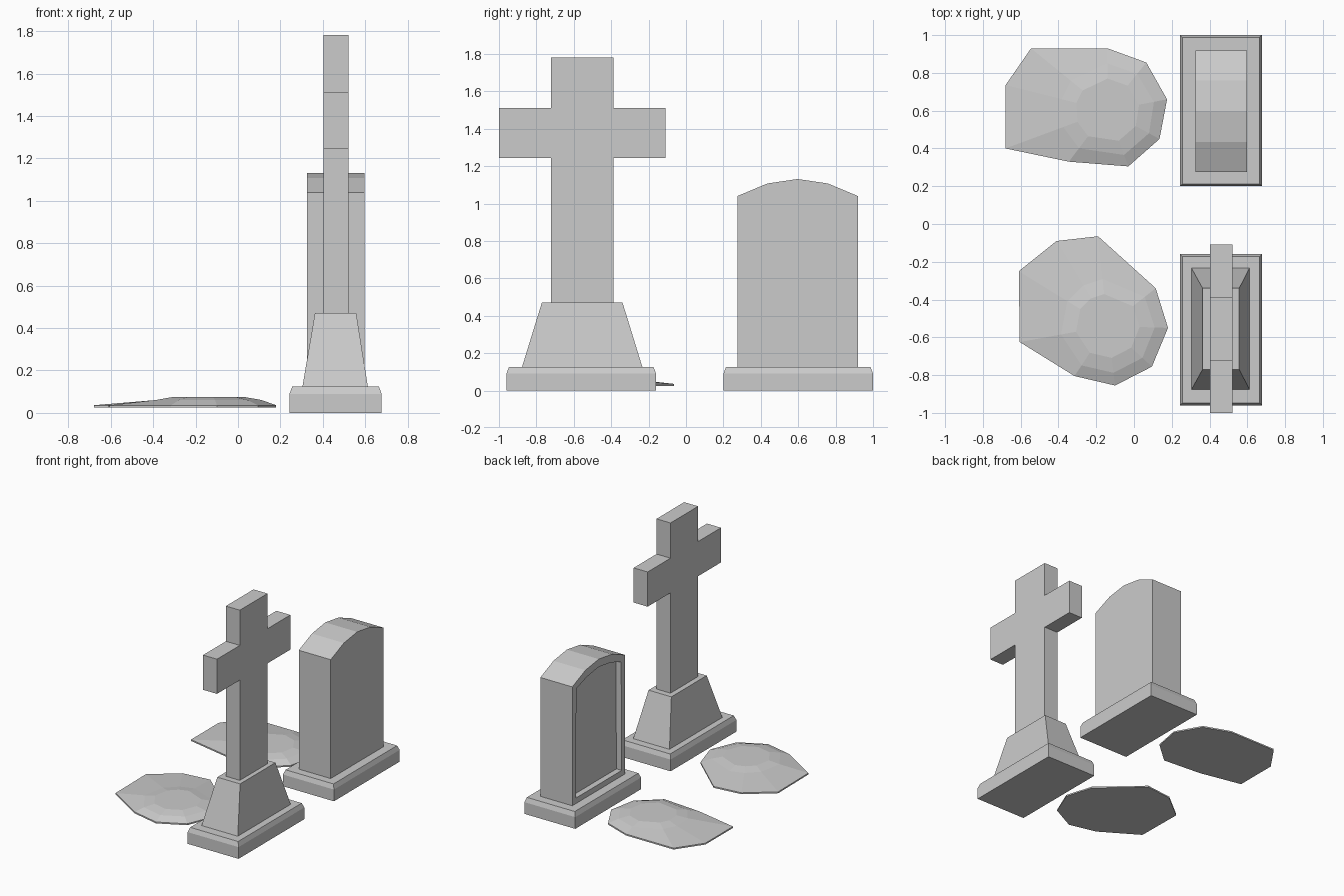
import bpy, bmesh
from mathutils import Vector

if "Cube" in bpy.data.objects:
    bpy.data.objects.remove(bpy.data.objects["Cube"])


def finish(name, bm):
    bmesh.ops.recalc_face_normals(bm, faces=bm.faces)
    mesh = bpy.data.meshes.new(name)
    bm.to_mesh(mesh)
    bm.free()
    obj = bpy.data.objects.new(name, mesh)
    bpy.context.collection.objects.link(obj)
    return obj


def loft(name, rings):
    """Stack equal-length rings of points into a closed flat-faced solid."""
    bm = bmesh.new()
    loops = [[bm.verts.new(p) for p in ring] for ring in rings]
    n = len(loops[0])
    for a, b in zip(loops, loops[1:]):
        for i in range(n):
            j = (i + 1) % n
            bm.faces.new((a[i], a[j], b[j], b[i]))
    bm.faces.new(loops[0][::-1])
    bm.faces.new(loops[-1])
    return finish(name, bm)


def rect(cx, cy, hx, hy, z):
    return [(cx + sx * hx, cy + sy * hy, z)
            for sx, sy in ((-1, -1), (1, -1), (1, 1), (-1, 1))]


def slab(profile, x0, x1):
    """Extrude a (y, z) profile along x; returns bmesh and the -x face."""
    bm = bmesh.new()
    a = [bm.verts.new((x0, y, z)) for y, z in profile]
    b = [bm.verts.new((x1, y, z)) for y, z in profile]
    n = len(a)
    back = bm.faces.new(a)
    bm.faces.new(b[::-1])
    for i in range(n):
        j = (i + 1) % n
        bm.faces.new((a[i], b[i], b[j], a[j]))
    bmesh.ops.recalc_face_normals(bm, faces=bm.faces)
    return bm, back


X = 0.46          # shared centre line of the stones
CROSS_Y, STONE_Y = -0.555, 0.597

# Chamfered base blocks
for name, y in (("cross_base", CROSS_Y - 0.005), ("headstone_base", STONE_Y + 0.003)):
    loft(name, [rect(X, y, 0.217, 0.4, 0), rect(X, y, 0.217, 0.4, 0.09),
                rect(X, y, 0.204, 0.387, 0.125)])

# Tapered plinth under the cross
loft("cross_plinth", [rect(X - 0.002, CROSS_Y, 0.154, 0.322, 0.125),
                      rect(X, CROSS_Y, 0.097, 0.215, 0.472)])

# Cross: half outline mirrored about its axis
half = [(0.168, 0.472), (0.168, 1.244), (0.446, 1.244),
        (0.446, 1.511), (0.168, 1.511), (0.168, 1.782)]
outline = [(CROSS_Y + d, z) for d, z in half]
outline += [(CROSS_Y - d, z) for d, z in reversed(half)]
finish("cross", slab(outline, 0.403, 0.522)[0])

# Arched headstone with a sunken panel on the grave side
half = [(0.322, 0.125), (0.322, 1.04), (0.162, 1.107)]
outline = [(STONE_Y + d, z) for d, z in half] + [(STONE_Y, 1.131)]
outline += [(STONE_Y - d, z) for d, z in reversed(half)]
bm, panel = slab(outline, 0.325, 0.597)
bmesh.ops.inset_region(bm, faces=[panel], thickness=0.06)
hole = bmesh.ops.extrude_face_region(bm, geom=[panel])
moved = [v for v in hole["geom"] if isinstance(v, bmesh.types.BMVert)]
bmesh.ops.translate(bm, verts=moved, vec=(0.045, 0, 0))
if panel.is_valid:
    bmesh.ops.delete(bm, geom=[panel], context='FACES_ONLY')
finish("headstone", bm)

# Low earth mounds: irregular rim rising to a flat crown
mounds = {
    "grave_mound_left": ((-0.14, -0.54), [
        (-0.61, -0.25), (-0.41, -0.09), (-0.19, -0.065), (0.115, -0.34),
        (0.18, -0.55), (0.095, -0.755), (-0.1, -0.855), (-0.315, -0.805),
        (-0.605, -0.625)]),
    "grave_mound_right": ((-0.14, 0.6), [
        (-0.68, 0.735), (-0.545, 0.93), (-0.14, 0.93), (0.065, 0.855),
        (0.175, 0.66), (0.135, 0.45), (-0.03, 0.305), (-0.345, 0.33),
        (-0.68, 0.4)]),
}
for name, (centre, rim) in mounds.items():
    c = Vector(centre)

    def ring(radius, z):
        pts = [c + (Vector(p) - c).normalized() * radius for p in rim]
        return [(p.x, p.y, z) for p in pts]

    loft(name, [[(x, y, 0.025) for x, y in rim], [(x, y, 0.036) for x, y in rim],
                ring(0.25, 0.061), ring(0.17, 0.075)])
